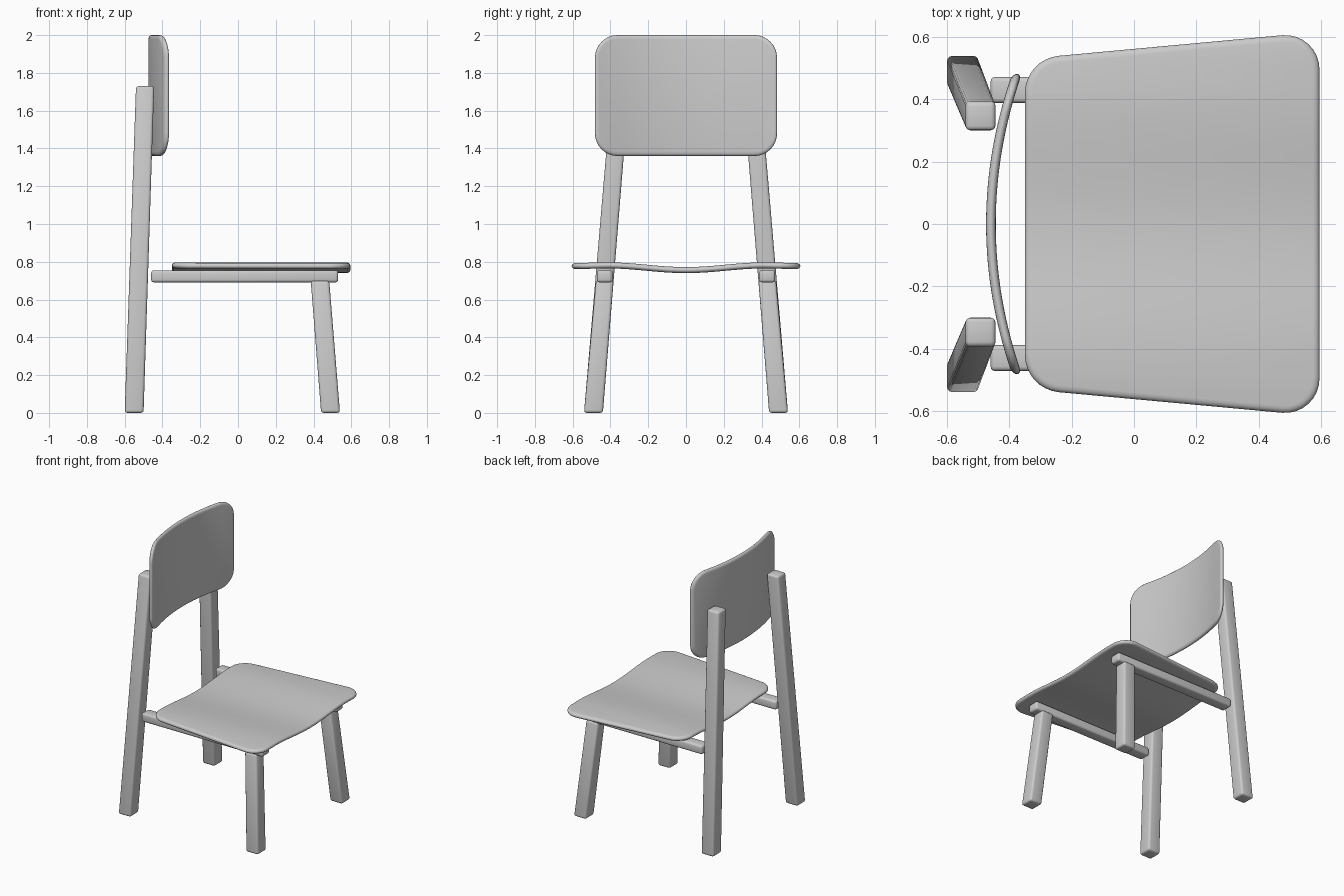
import bpy, bmesh, math
from mathutils import Vector

if "Cube" in bpy.data.objects:
    bpy.data.objects.remove(bpy.data.objects["Cube"])


def add_object(name, bm, angle):
    bmesh.ops.recalc_face_normals(bm, faces=bm.faces)
    mesh = bpy.data.meshes.new(name)
    bm.to_mesh(mesh)
    bm.free()
    ob = bpy.data.objects.new(name, mesh)
    bpy.context.collection.objects.link(ob)
    bpy.ops.object.select_all(action='DESELECT')
    ob.select_set(True)
    bpy.context.view_layer.objects.active = ob
    bpy.ops.object.shade_smooth_by_angle(angle=math.radians(angle))
    return ob


def bar(name, start, end, size0, size1, bevel):
    """Softened bar between two section centres; sections lie across the main axis."""
    start, end = Vector(start), Vector(end)
    axis = max(range(3), key=lambda i: abs(end[i] - start[i]))
    a, b = [i for i in range(3) if i != axis]
    bm = bmesh.new()
    bmesh.ops.create_cube(bm, size=1)
    for v in bm.verts:
        far = v.co[axis] > 0
        base, size = (end, size1) if far else (start, size0)
        p = base.copy()
        p[a] += v.co[a] * size[0]
        p[b] += v.co[b] * size[1]
        v.co = p
    bmesh.ops.bevel(bm, geom=bm.edges[:], offset=bevel, segments=3,
                    profile=0.5, affect='EDGES')
    return add_object(name, bm, 40)


def outline(corners, tilt, inset, steps=8):
    """Rounded four-corner outline, symmetric in y; corners = (u, y, radius)."""
    (u0, y0, r0), (u1, y1, r1) = corners
    half = []
    for (u, y, r), lo, hi in (((u0, y0, r0), 0, 90 + tilt), ((u1, y1, r1), 90 + tilt, 180)):
        for i in range(steps + 1):
            t = math.radians(lo + (hi - lo) * i / steps)
            half.append((u + (r - inset) * math.cos(t), y + (r - inset) * math.sin(t)))
    return half + [(u, -y) for u, y in reversed(half)]


def panel(name, corners, tilt, thick, place, width, cuts=32):
    """Round-edged board, sliced across y and then bent by place(u, y, w)."""
    bm = bmesh.new()
    rings = []
    h = thick / 2
    for i in range(9):
        t = math.radians(-90 + 180 * i / 8)
        inset = 0.022 * (1 - math.cos(t))
        rings.append([bm.verts.new((u, y, h * math.sin(t)))
                      for u, y in outline(corners, tilt, inset)])
    n = len(rings[0])
    for lo, hi in zip(rings, rings[1:]):
        for i in range(n):
            j = (i + 1) % n
            bm.faces.new((lo[i], lo[j], hi[j], hi[i]))
    bm.faces.new(rings[0][::-1])
    bm.faces.new(rings[-1])
    for k in range(1, cuts):
        y = width * (2 * k / cuts - 1)
        bmesh.ops.bisect_plane(bm, geom=bm.verts[:] + bm.edges[:] + bm.faces[:],
                               dist=1e-5, plane_co=(0, y, 0), plane_no=(0, 1, 0))
    for v in bm.verts:
        v.co = place(*v.co)
    return add_object(name, bm, 50)


# Seat with a shallow dip along the middle
def bend_seat(u, y, w):
    t = min(abs(y) / 0.42, 1)
    drop = 0.004 * max(0, (abs(y) - 0.42) / 0.18)
    return (u, y, 0.756 + 0.0125 * (1 - math.cos(math.pi * t)) - drop + w)


panel("seat", [(0.485, 0.496, 0.11), (-0.23, 0.42, 0.12)], 5.2, 0.032, bend_seat, 0.606)

# Backrest curving forward at both sides
panel("backrest", [(1.88, 0.362, 0.12), (1.48, 0.362, 0.12)], 0, 0.031,
      lambda u, y, w: (-0.459 + 0.36 * y * y + w, y, u), 0.482)

# Splayed legs and the rails under the seat
for side, s in (("right", 1), ("left", -1)):
    bar("back_leg_" + side, (-0.55, 0.49 * s, 0), (-0.492, 0.346 * s, 1.73),
        (0.1, 0.1), (0.096, 0.093), 0.015)
    bar("front_leg_" + side, (0.49, 0.49 * s, 0), (0.434, 0.43 * s, 0.70),
        (0.1, 0.1), (0.098, 0.093), 0.015)
    bar("seat_rail_" + side, (-0.46, 0.43 * s, 0.723), (0.53, 0.43 * s, 0.723),
        (0.083, 0.064), (0.083, 0.064), 0.014)
